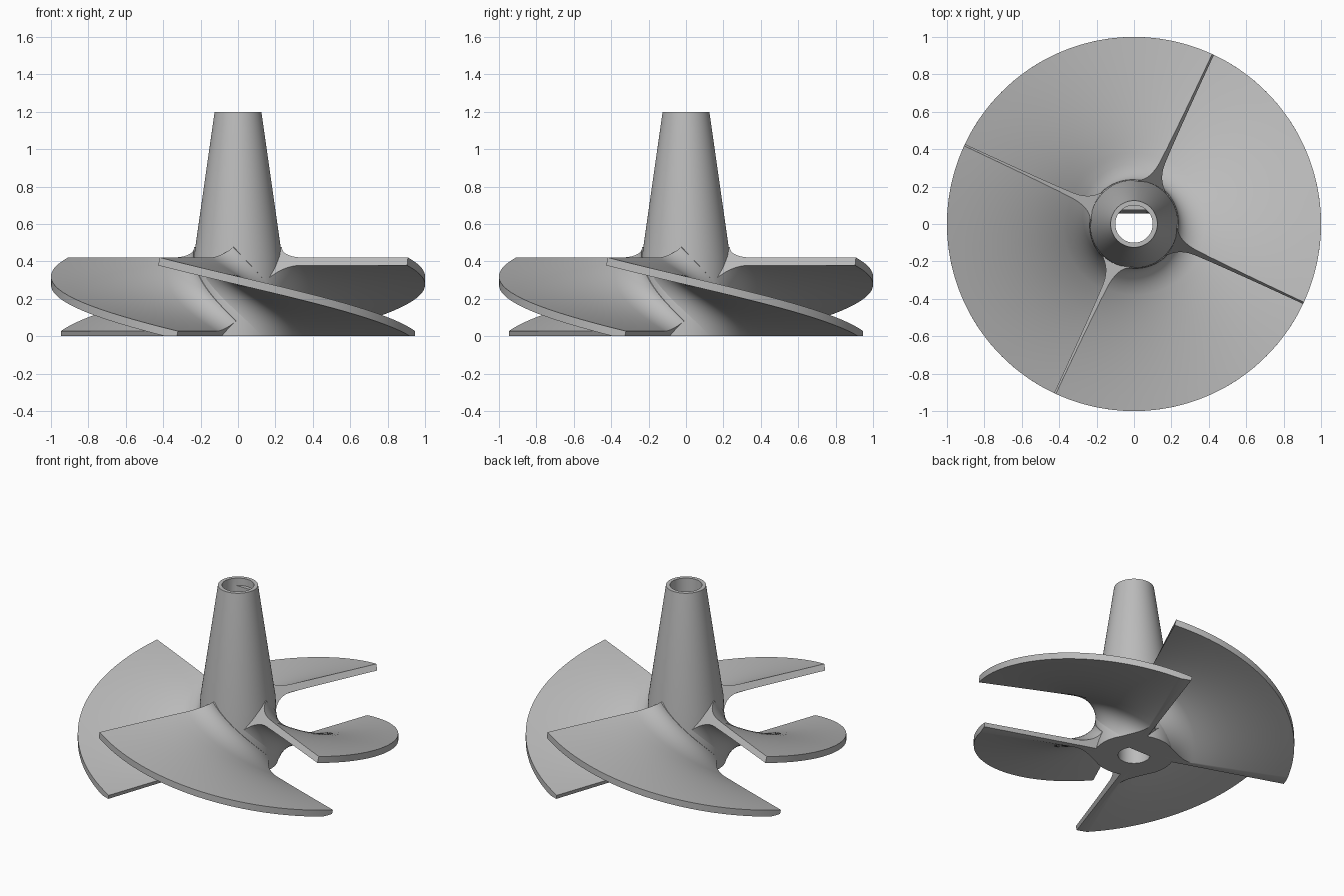
import bpy, bmesh, math
from math import sin, cos, pi, radians
from mathutils import Vector

old = bpy.data.objects.get("Cube")
if old:
    bpy.data.objects.remove(old, do_unlink=True)

metal = bpy.data.materials.new("grey_metal")
metal.use_nodes = True
GREY = (0.5, 0.5, 0.5, 1)
metal.diffuse_color = GREY
metal.node_tree.nodes["Principled BSDF"].inputs["Base Color"].default_value = GREY


def finish(bm, name):
    bmesh.ops.remove_doubles(bm, verts=bm.verts, dist=1e-5)
    bmesh.ops.recalc_face_normals(bm, faces=bm.faces)
    mesh = bpy.data.meshes.new(name)
    bm.to_mesh(mesh)
    bm.free()
    mesh.materials.append(metal)
    obj = bpy.data.objects.new(name, mesh)
    bpy.context.collection.objects.link(obj)
    bpy.ops.object.select_all(action='DESELECT')
    obj.select_set(True)
    bpy.context.view_layer.objects.active = obj
    bpy.ops.object.shade_smooth_by_angle(angle=radians(30))
    return obj


def skin(bm, loops, closed=False):
    """Bridge successive closed loops of points with quads."""
    rows = [[bm.verts.new(p) for p in loop] for loop in loops]
    n = len(rows[0])
    pairs = list(zip(rows, rows[1:]))
    if closed:
        pairs.append((rows[-1], rows[0]))
    for a, b in pairs:
        for i in range(n):
            j = (i + 1) % n
            bm.faces.new((a[i], a[j], b[j], b[i]))
    if not closed:
        bm.faces.new(rows[0])
        bm.faces.new(rows[-1])


# Tapered hub with a round mouth and a flat-sided bore
TOP, KNEE = 1.2, 0.43


def hub_radius(z):
    if z < KNEE:
        return 0.25 - 0.015 * max(z, 0) / KNEE
    return 0.235 - 0.11 * (z - KNEE) / (TOP - KNEE)


def ring(r, z, flat=1.0, n=96):
    return [(r * cos(2 * pi * i / n), min(r * sin(2 * pi * i / n), flat), z)
            for i in range(n)]


bm = bmesh.new()
skin(bm, [ring(hub_radius(0), 0), ring(hub_radius(KNEE), KNEE), ring(hub_radius(TOP), TOP),
          ring(0.1, TOP), ring(0.1, 1.15), ring(0.1, 1.15, 0.075), ring(0.1, 0, 0.055)],
     closed=True)
finish(bm, "hub")

# Helical blades, filleted into the hub and trimmed flat underneath
SWEEP = radians(96)
PITCH = 0.394 / SWEEP
HALF = 0.021
FILLET = 0.14
STEPS, ARC, SPAN = 64, 10, 8


def section(angle, turn):
    """Closed blade section: upper side going out, lower side coming back."""
    mid = 0.4 - PITCH * turn
    root = hub_radius(mid)
    profile = [(root - 0.04, 1.0)]
    for i in range(ARC + 1):
        a = pi / 2 * (1 - i / ARC)
        profile.append((root + FILLET * (1 - sin(a)), 1 - cos(a)))
    start = root + FILLET
    profile += [(start + (1 - start) * i / SPAN, 0.0) for i in range(1, SPAN + 1)]

    def point(r, dz):
        # thickness is laid off square to the helix
        t = angle + turn + PITCH * dz / r ** 2
        return (r * cos(t), r * sin(t), mid + dz)

    upper = [point(r, HALF + 0.055 * f) for r, f in profile]
    lower = [point(r, -HALF - 0.085 * f) for r, f in profile]
    return upper + lower[::-1]


for k in range(4):
    bm = bmesh.new()
    start = radians(65 + 90 * k)
    skin(bm, [section(start, SWEEP * i / STEPS) for i in range(STEPS + 1)])
    bmesh.ops.recalc_face_normals(bm, faces=bm.faces)
    cut = bmesh.ops.bisect_plane(bm, geom=bm.verts[:] + bm.edges[:] + bm.faces[:],
                                 plane_co=Vector((0, 0, 0)), plane_no=Vector((0, 0, 1)),
                                 clear_inner=True)
    rim = [e for e in cut["geom_cut"] if isinstance(e, bmesh.types.BMEdge)]
    bmesh.ops.edgeloop_fill(bm, edges=rim)
    finish(bm, "blade_%d" % (k + 1))
